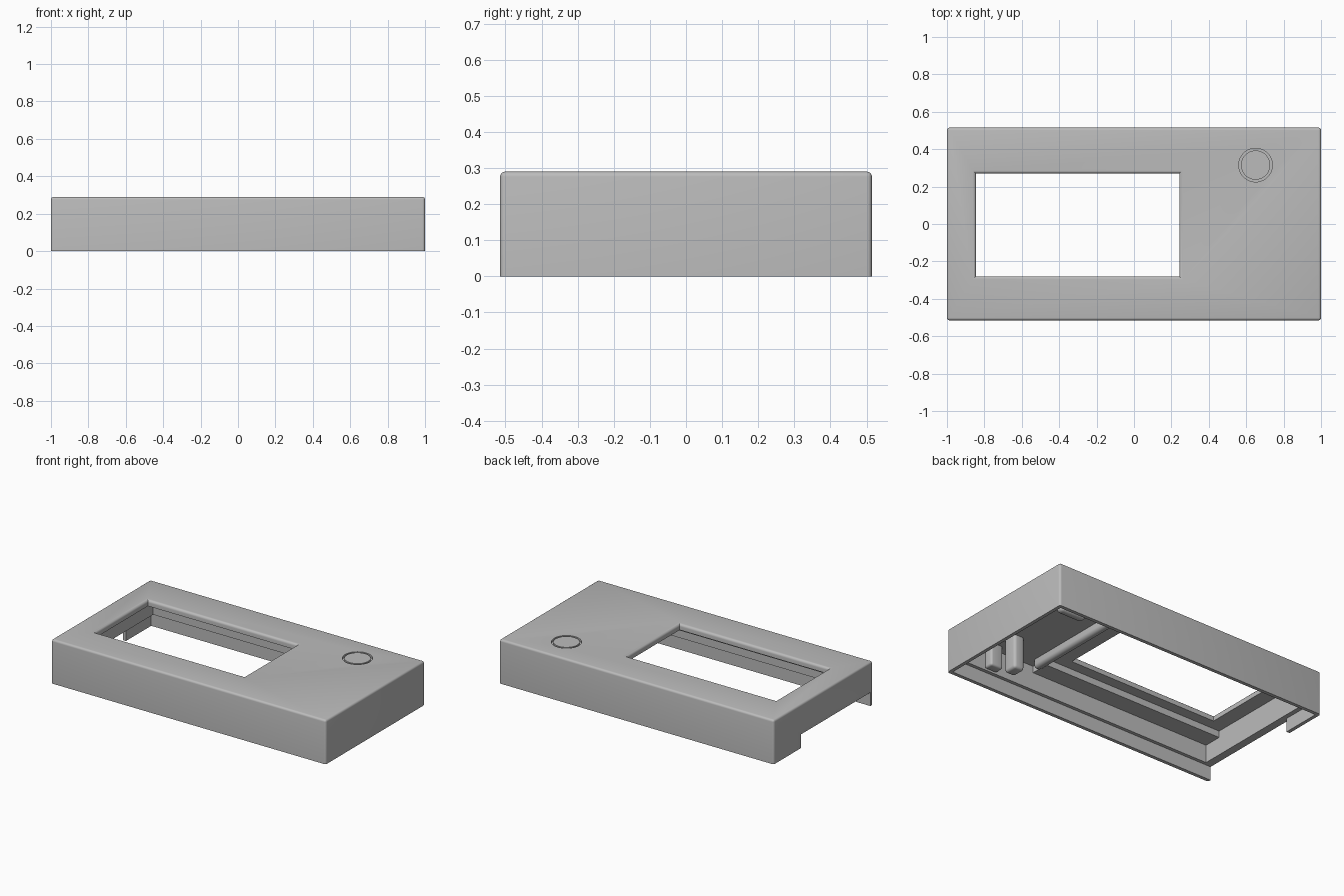
import bpy, bmesh, math

if "Cube" in bpy.data.objects:
    bpy.data.objects.remove(bpy.data.objects["Cube"])

grey = bpy.data.materials.new("plain_grey")
grey.diffuse_color = (0.5, 0.5, 0.5, 1)
grey.use_nodes = True
grey.node_tree.nodes["Principled BSDF"].inputs["Base Color"].default_value = grey.diffuse_color


def add_object(name, bm):
    bmesh.ops.recalc_face_normals(bm, faces=bm.faces)
    me = bpy.data.meshes.new(name)
    bm.to_mesh(me)
    bm.free()
    me.materials.append(grey)
    ob = bpy.data.objects.new(name, me)
    bpy.context.collection.objects.link(ob)
    return ob


def box(name, x0, x1, y0, y1, z0, z1, bevel=0.0, keep=None, segments=4):
    """Box from its limits; edges for which keep(edge) is true are rounded."""
    bm = bmesh.new()
    bmesh.ops.create_cube(bm, size=1)
    for v in bm.verts:
        v.co = ((x0, x1)[v.co.x > 0], (y0, y1)[v.co.y > 0], (z0, z1)[v.co.z > 0])
    if bevel:
        edges = [e for e in bm.edges if keep is None or keep(e)]
        bmesh.ops.bevel(bm, geom=edges, offset=bevel, segments=segments,
                        profile=0.5, affect='EDGES')
    return add_object(name, bm)


def loft(name, rings):
    """Closed solid through rings of equal point count."""
    bm = bmesh.new()
    loops = [[bm.verts.new(p) for p in ring] for ring in rings]
    n = len(loops[0])
    for a, b in zip(loops, loops[1:]):
        for i in range(n):
            j = (i + 1) % n
            bm.faces.new((a[i], a[j], b[j], b[i]))
    bm.faces.new(loops[0])
    bm.faces.new(loops[-1])
    return add_object(name, bm)


def cut(target, cutter):
    """Subtract the cutter from the target and remove the cutter."""
    mod = target.modifiers.new("cut", 'BOOLEAN')
    mod.operation, mod.solver, mod.object = 'DIFFERENCE', 'EXACT', cutter
    deps = bpy.context.evaluated_depsgraph_get()
    me = bpy.data.meshes.new_from_object(target.evaluated_get(deps))
    target.modifiers.clear()
    target.data = me
    bpy.data.objects.remove(cutter)


def not_bottom(e):
    return any(v.co.z > 0.1 for v in e.verts)


# Outer shell with rounded top and upright edges
TOP, CEIL, LIP = 0.29, 0.25, 0.09
shell = box("shell", -1, 1, -0.515, 0.515, 0, TOP, 0.014, not_bottom)

# Inner cavity, wider step around the open bottom, notch in the left wall
cut(shell, box("cavity", -0.947, 0.95, -0.47, 0.47, -0.1, CEIL))
cut(shell, box("bottom_step", -0.977, 0.977, -0.492, 0.492, -0.1, LIP))
cut(shell, box("side_notch", -1.1, -0.9, -0.492, 0.23, -0.1, LIP))

# Window with a rounded upper edge
R = 0.017


def window_ring(d, z):
    x0, x1, y0, y1 = -0.845 - d, 0.242 + d, -0.28 - d, 0.27 + d
    return [(x0, y0, z), (x1, y0, z), (x1, y1, z), (x0, y1, z)]


rings = [window_ring(0, 0.1)]
for k in range(6):
    a = k / 5 * math.pi / 2
    rings.append(window_ring(R * (1 - math.cos(a)), TOP - R + R * math.sin(a)))
rings.append(window_ring(R, TOP + 0.1))
cut(shell, loft("window", rings))

# Thin ring groove that outlines the round button
bm = bmesh.new()
N = 64
rows = [(0.078, 0.275), (0.09, 0.275), (0.09, 0.33), (0.078, 0.33)]
loops = [[bm.verts.new((0.65 + r * math.cos(i * math.tau / N),
                        0.315 + r * math.sin(i * math.tau / N), z)) for i in range(N)]
         for r, z in rows]
for k in range(4):
    a, b = loops[k], loops[(k + 1) % 4]
    for i in range(N):
        j = (i + 1) % N
        bm.faces.new((a[i], a[j], b[j], b[i]))
cut(shell, add_object("button_groove", bm))

# Ledges along both long sides of the screen recess
ledges = [box("front_ledge", -0.95, 0.38, -0.475, -0.35, 0.207, CEIL + 0.01),
          box("back_ledge", -0.95, 0.38, 0.35, 0.475, 0.207, CEIL + 0.01)]


def not_top(e):
    return any(v.co.z < 0.24 for v in e.verts)


# Inner rib, post, wall block and button bar with rounded lower edges
inner = [
    box("cross_rib", 0.37, 0.425, -0.42, 0.42, 0.195, CEIL + 0.01, 0.024, not_top),
    box("support_post", 0.63, 0.705, -0.345, -0.25, 0.03, CEIL + 0.01, 0.018, not_top),
    box("wall_block", 0.66, 0.75, -0.475, -0.41, 0.1, CEIL + 0.01, 0.014, not_top),
    box("button_bar", 0.58, 0.77, 0.2, 0.26, 0.17, CEIL + 0.01, 0.024, not_top),
]

# Smooth only the rounded edges
bpy.ops.object.select_all(action='DESELECT')
for ob in [shell] + ledges + inner:
    ob.select_set(True)
bpy.context.view_layer.objects.active = shell
bpy.ops.object.shade_smooth_by_angle(angle=math.radians(30))
